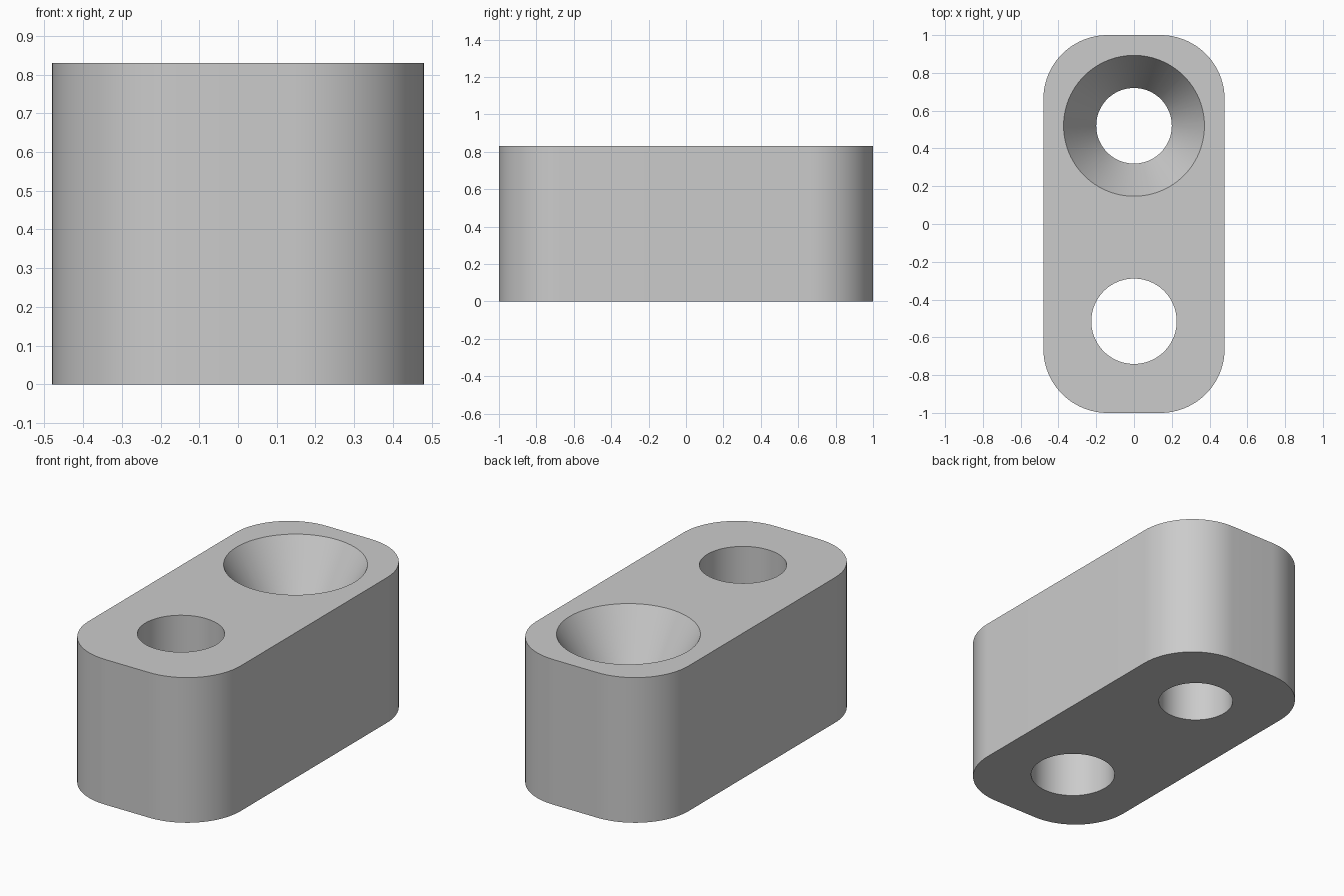
import bpy, bmesh, math

cube = bpy.data.objects.get("Cube")
if cube:
    bpy.data.objects.remove(cube, do_unlink=True)

HALF_X, HALF_Y, HEIGHT, CORNER = 0.48, 1.0, 0.83, 0.34
SEGMENTS = 96

grey = bpy.data.materials.new("plain grey")
grey.use_nodes = True
colour = (0.6, 0.6, 0.6, 1)
grey.diffuse_color = colour
grey.node_tree.nodes["Principled BSDF"].inputs["Base Color"].default_value = colour


def make_object(name, bm):
    bmesh.ops.recalc_face_normals(bm, faces=bm.faces)
    mesh = bpy.data.meshes.new(name)
    bm.to_mesh(mesh)
    bm.free()
    mesh.materials.append(grey)
    obj = bpy.data.objects.new(name, mesh)
    bpy.context.collection.objects.link(obj)
    return obj


def turned_cutter(name, y, profile):
    """Solid of revolution from (radius, z) pairs, capped at both ends."""
    bm = bmesh.new()
    rings = []
    for r, z in profile:
        angles = [2 * math.pi * i / SEGMENTS for i in range(SEGMENTS)]
        rings.append([bm.verts.new((r * math.cos(a), y + r * math.sin(a), z)) for a in angles])
    for low, high in zip(rings, rings[1:]):
        for i in range(SEGMENTS):
            j = (i + 1) % SEGMENTS
            bm.faces.new((low[i], low[j], high[j], high[i]))
    bm.faces.new(rings[0])
    bm.faces.new(rings[-1])
    obj = make_object(name, bm)
    obj.hide_render = True
    return obj


# Block with rounded vertical corners
bm = bmesh.new()
bmesh.ops.create_cube(bm, size=1)
for v in bm.verts:
    v.co.x *= 2 * HALF_X
    v.co.y *= 2 * HALF_Y
    v.co.z = (v.co.z + 0.5) * HEIGHT
uprights = [e for e in bm.edges if abs(e.verts[0].co.z - e.verts[1].co.z) > 0.1]
bmesh.ops.bevel(bm, geom=uprights, offset=CORNER, segments=24, profile=0.5, affect='EDGES')
block = make_object("drilled_block", bm)

# Plain bore at the front, countersunk bore at the back
SINK, RIM, BORE, OVER = 0.3, 0.373, 0.2, 0.1
slope = (RIM - BORE) / SINK
cutters = [
    turned_cutter("plain_bore_cutter", -0.515, [(0.226, -OVER), (0.226, HEIGHT + OVER)]),
    turned_cutter("countersunk_bore_cutter", 0.52, [
        (BORE, -OVER), (BORE, HEIGHT - SINK), (RIM + slope * OVER, HEIGHT + OVER)]),
]
bpy.context.view_layer.objects.active = block
for cutter in cutters:
    mod = block.modifiers.new("bore", 'BOOLEAN')
    mod.operation = 'DIFFERENCE'
    mod.solver = 'EXACT'
    mod.object = cutter
    bpy.ops.object.modifier_apply(modifier=mod.name)
    bpy.data.objects.remove(cutter, do_unlink=True)

# Smooth walls, crisp rims
for obj in bpy.context.selected_objects:
    obj.select_set(False)
block.select_set(True)
bpy.ops.object.shade_smooth_by_angle(angle=math.radians(25))
